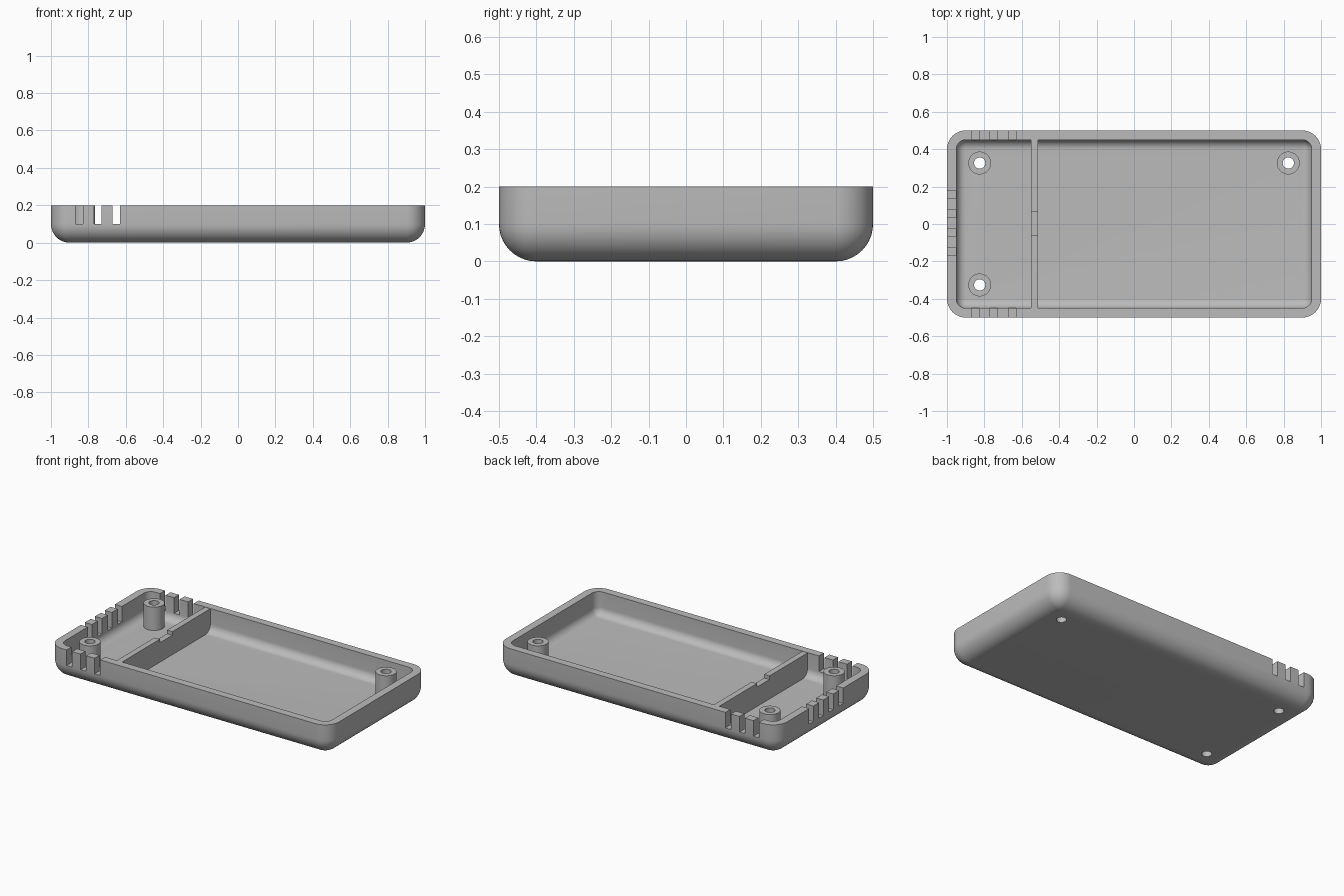
import bpy, bmesh
from math import sin, cos, pi, radians

old = bpy.data.objects.get("Cube")
if old:
    bpy.data.objects.remove(old, do_unlink=True)

grey = bpy.data.materials.new("grey plastic")
grey.use_nodes = True
colour = (0.5, 0.5, 0.5, 1)
grey.diffuse_color = colour
grey.node_tree.nodes["Principled BSDF"].inputs["Base Color"].default_value = colour


def make(name, bm):
    bmesh.ops.remove_doubles(bm, verts=bm.verts[:], dist=1e-5)
    bmesh.ops.recalc_face_normals(bm, faces=bm.faces[:])
    mesh = bpy.data.meshes.new(name)
    bm.to_mesh(mesh)
    bm.free()
    mesh.materials.append(grey)
    obj = bpy.data.objects.new(name, mesh)
    bpy.context.collection.objects.link(obj)
    return obj


def activate(obj):
    bpy.ops.object.select_all(action="DESELECT")
    obj.select_set(True)
    bpy.context.view_layer.objects.active = obj


def rounded_tub(name, hx, hy, r, z0, z1, n=10):
    """Solid block with rounded upright corners and a rounded bottom edge."""
    bm = bmesh.new()
    levels = [(r * sin(k * pi / 2 / n), z0 + r - r * cos(k * pi / 2 / n))
              for k in range(n + 1)] + [(r, z1)]
    rings = []
    for rad, z in levels:
        ring = []
        for q, (sx, sy) in enumerate([(1, 1), (-1, 1), (-1, -1), (1, -1)]):
            for k in range(n + 1):
                a = (q + k / n) * pi / 2
                ring.append(bm.verts.new((sx * (hx - r) + rad * cos(a),
                                          sy * (hy - r) + rad * sin(a), z)))
        rings.append(ring)
    for low, high in zip(rings, rings[1:]):
        for i in range(len(low)):
            j = (i + 1) % len(low)
            bm.faces.new((low[i], low[j], high[j], high[i]))
    bm.faces.new(rings[-1])
    bm.faces.new([rings[0][q * (n + 1)] for q in range(4)])
    # Weld the bottom corner fans to single points
    return make(name, bm)


def box(name, x0, x1, y0, y1, z0, z1):
    bm = bmesh.new()
    bmesh.ops.create_cube(bm, size=1)
    for v in bm.verts:
        v.co = ((x0 + x1) / 2 + v.co.x * (x1 - x0),
                (y0 + y1) / 2 + v.co.y * (y1 - y0),
                (z0 + z1) / 2 + v.co.z * (z1 - z0))
    return make(name, bm)


def cylinder(name, x, y, r, z0, z1):
    bm = bmesh.new()
    bmesh.ops.create_cone(bm, cap_ends=True, segments=40, radius1=r, radius2=r, depth=z1 - z0)
    bmesh.ops.translate(bm, verts=bm.verts[:], vec=(x, y, (z0 + z1) / 2))
    return make(name, bm)


def cut(target, cutter, keep=False):
    mod = target.modifiers.new("cut", "BOOLEAN")
    mod.operation = "DIFFERENCE"
    mod.solver = "EXACT"
    mod.object = cutter
    activate(target)
    bpy.ops.object.modifier_apply(modifier=mod.name)
    if not keep:
        bpy.data.objects.remove(cutter, do_unlink=True)


# Hollow tray
tray = rounded_tub("tray", 1, 0.5, 0.1, 0, 0.2)
cut(tray, rounded_tub("cavity_cutter", 0.95, 0.45, 0.05, 0.05, 0.3))

# Vent slots in the two long walls and the short wall
for x in (-0.85, -0.75, -0.65):
    for y in (-0.5, 0.5):
        cut(tray, box("slot_cutter", x - 0.02, x + 0.02, y - 0.052, y + 0.052, 0.1, 0.3))
for i in range(4):
    y = 0.156 - 0.1015 * i
    cut(tray, box("slot_cutter", -1.05, -0.948, y - 0.021, y + 0.021, 0.1, 0.3))

# Screw posts with holes through the floor
parts = [tray]
for name, x, y in (("post_back_right", -0.825, 0.326),
                   ("post_front_right", -0.825, -0.326),
                   ("post_back_left", 0.825, 0.326)):
    post = cylinder(name, x, y, 0.061, 0.04, 0.2)
    hole = cylinder("hole_cutter", x, y, 0.03, -0.1, 0.3)
    cut(post, hole, keep=True)
    cut(tray, hole)
    parts.append(post)

# Divider wall with a shallow notch in its top
divider = box("divider", -0.55, -0.512, -0.46, 0.46, 0.04, 0.198)
cut(divider, box("notch_cutter", -0.6, -0.45, -0.062, 0.064, 0.175, 0.3))

for part in parts:
    activate(part)
    bpy.ops.object.shade_smooth_by_angle(angle=radians(30))
